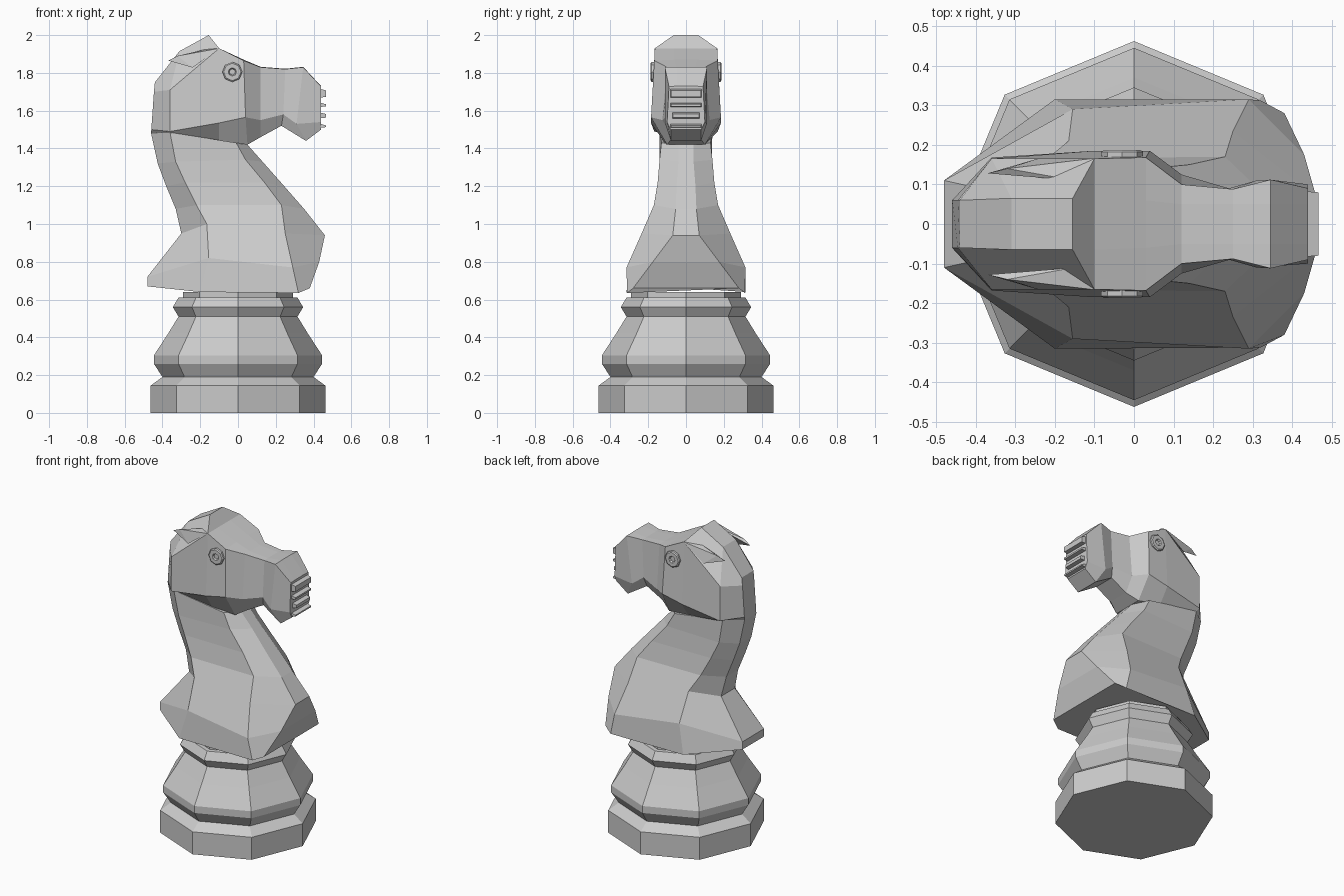
import bpy, bmesh, math


def finish(name, bm):
    bmesh.ops.remove_doubles(bm, verts=bm.verts, dist=0.0005)
    bmesh.ops.recalc_face_normals(bm, faces=bm.faces)
    mesh = bpy.data.meshes.new(name)
    bm.to_mesh(mesh)
    bm.free()
    obj = bpy.data.objects.new(name, mesh)
    bpy.context.collection.objects.link(obj)
    return obj


def skin(name, rings):
    """Bridge closed rings of equal length and cap both ends."""
    bm = bmesh.new()
    loops = [[bm.verts.new(p) for p in ring] for ring in rings]
    n = len(loops[0])
    for a, b in zip(loops, loops[1:]):
        for i in range(n):
            j = (i + 1) % n
            bm.faces.new((a[i], a[j], b[j], b[i]))
    bm.faces.new(loops[0])
    bm.faces.new(loops[-1])
    return finish(name, bm)


def loft(name, halves):
    """Each half section (y > 0) is mirrored across y = 0 into a closed ring."""
    return skin(name, [h + [(x, -y, z) for x, y, z in reversed(h)] for h in halves])


def lathe(name, profile, sides=8):
    return skin(name, [[(r * math.cos(math.tau * i / sides),
                         r * math.sin(math.tau * i / sides), z)
                        for i in range(sides)] for r, z in profile])


# Eight-sided turned base
lathe("base", [(.462, 0), (.462, .145), (.40, .19), (.445, .26), (.445, .305),
               (.37, .42), (.315, .51), (.345, .56), (.315, .61),
               (.29, .612), (.29, .64)])

# Chest and neck: back, rear side, front side, front of each section
loft("neck", [
    [(-.48, .11, .67), (-.20, .315, .64), (.32, .312, .635), (.38, .28, .66)],
    [(-.48, .11, .72), (-.155, .29, .82), (.29, .315, .77), (.43, .175, .80)],
    [(-.30, .07, .95), (-.165, .21, 1.0), (.25, .235, .95), (.46, .07, .94)],
    [(-.33, .06, 1.08), (-.22, .165, 1.10), (.23, .17, 1.10), (.35, .055, 1.08)],
    [(-.38, .06, 1.20), (-.28, .145, 1.22), (.14, .15, 1.22), (.245, .05, 1.20)],
    [(-.425, .06, 1.32), (-.33, .135, 1.33), (.04, .14, 1.34), (.13, .04, 1.33)],
    [(-.46, .06, 1.48), (-.36, .14, 1.485), (-.01, .13, 1.43), (.05, .04, 1.42)],
])

# Head from nape to muzzle: top, upper side, jaw side, underside
loft("head", [
    [(-.44, .06, 1.75), (-.445, .06, 1.70), (-.459, .06, 1.50), (-.46, .06, 1.48)],
    [(-.31, .065, 1.915), (-.36, .165, 1.71), (-.36, .168, 1.49), (-.36, .135, 1.48)],
    [(-.155, .065, 2.0), (-.10, .165, 1.93), (-.10, .185, 1.535), (-.10, .12, 1.44)],
    [(-.10, .065, 1.93), (-.10, .165, 1.93), (-.10, .185, 1.535), (-.10, .12, 1.44)],
    [(.03, .06, 1.87), (.03, .168, 1.865), (.04, .185, 1.565), (.05, .10, 1.42)],
    [(.12, .05, 1.832), (.12, .10, 1.83), (.12, .125, 1.55), (.12, .07, 1.46)],
    [(.25, .05, 1.822), (.25, .088, 1.82), (.24, .09, 1.58), (.23, .07, 1.52)],
    [(.345, .05, 1.832), (.345, .112, 1.83), (.31, .11, 1.53), (.36, .08, 1.44)],
    [(.44, .05, 1.73), (.44, .09, 1.728), (.44, .10, 1.54), (.44, .08, 1.50)],
])

# Lips and teeth: small slabs stacked on the muzzle end
for name, lo, hi, w in (("upper_lip", 1.665, 1.725, .085), ("upper_teeth", 1.615, 1.652, .085),
                        ("lower_teeth", 1.555, 1.60, .075), ("lower_lip", 1.505, 1.54, .085)):
    loft(name, [[(.40, w, hi), (.40, w, lo)],
                [(.466, w - .005, hi - .018), (.466, w - .005, lo + .008)]])

for s, side in ((-1, "right"), (1, "left")):
    # Swept-back ear
    bm = bmesh.new()
    for x, y, z in ((-.37, .128, 1.865), (-.32, .14, 1.89), (-.10, .166, 1.93),
                    (-.24, .166, 1.828), (-.15, .11, 1.93)):
        bm.verts.new((x, s * y, z))
    bmesh.ops.convex_hull(bm, input=bm.verts)
    finish(side + "_ear", bm)
    # Eye ring with a recessed pupil
    eye = lathe(side + "_eye", [(.053, 0), (.053, .035), (.046, .04), (.022, .04), (.016, .03)])
    eye.rotation_euler.x = -s * math.pi / 2
    eye.location = (-.03, s * .147, 1.805)
